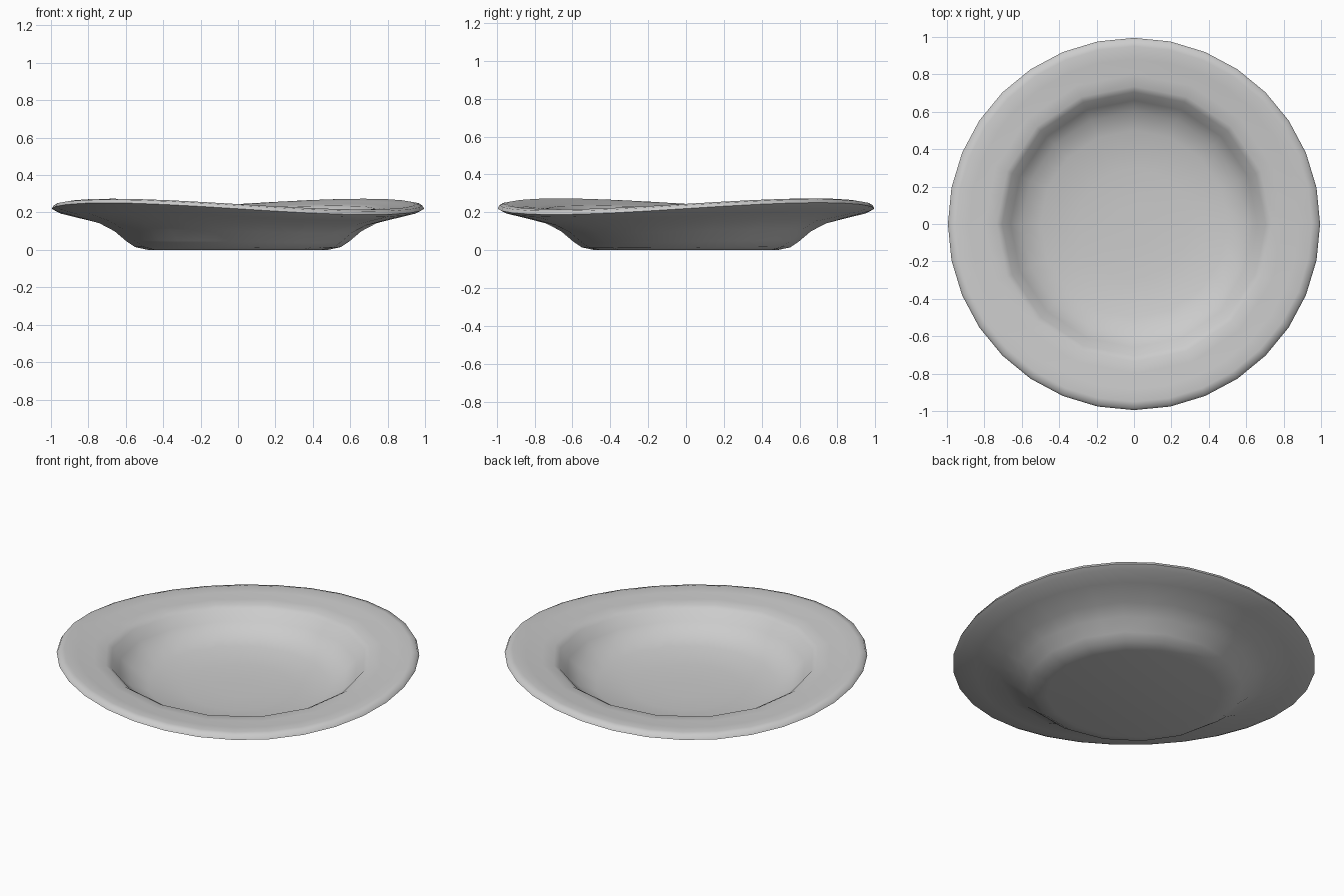
import bpy, bmesh, math

if "Cube" in bpy.data.objects:
    bpy.data.objects.remove(bpy.data.objects["Cube"], do_unlink=True)

SIDES = 32

# Glaze
glaze = bpy.data.materials.new("grey_glaze")
glaze.use_nodes = True
colour = (0.6, 0.6, 0.6, 1)
glaze.diffuse_color = colour
glaze.node_tree.nodes["Principled BSDF"].inputs["Base Color"].default_value = colour

# Half section from the foot, out over the rim and down into the well
profile = [(0.48, 0.0), (0.55, 0.015), (0.595, 0.045), (0.66, 0.1), (0.74, 0.142),
           (0.87, 0.18), (0.965, 0.205), (0.995, 0.22), (0.985, 0.238), (0.95, 0.245),
           (0.88, 0.236), (0.8, 0.228), (0.735, 0.222), (0.705, 0.205), (0.66, 0.15),
           (0.6, 0.1), (0.5, 0.065), (0.3, 0.045), (0.12, 0.04)]


def ring_point(radius, height, index):
    """Point on a ring; the foot and well are sixteen-sided, the rim rounder."""
    angle = math.tau * index / SIDES
    if radius < 0.87 and index % 2:
        radius *= math.cos(math.tau / SIDES)
    # The rim is gently warped like a saddle
    warp = 0.032 * math.sin(2 * angle) * max(0, (radius - 0.5) / 0.5)
    return radius * math.cos(angle), radius * math.sin(angle), height + warp


# Plate body
bm = bmesh.new()
rings = [[bm.verts.new(ring_point(r, z, i)) for i in range(SIDES)] for r, z in profile]
for low, high in zip(rings, rings[1:]):
    for i in range(SIDES):
        j = (i + 1) % SIDES
        bm.faces.new((low[i], low[j], high[j], high[i]))
bm.faces.new(list(reversed(rings[0])))
bm.faces.new(rings[-1])
bmesh.ops.recalc_face_normals(bm, faces=bm.faces)
mesh = bpy.data.meshes.new("soup_plate")
bm.to_mesh(mesh)
bm.free()
mesh.materials.append(glaze)
plate = bpy.data.objects.new("soup_plate", mesh)
bpy.context.collection.objects.link(plate)

# Smooth shading
bpy.context.view_layer.objects.active = plate
plate.select_set(True)
bpy.ops.object.shade_smooth_by_angle(angle=math.radians(60))
